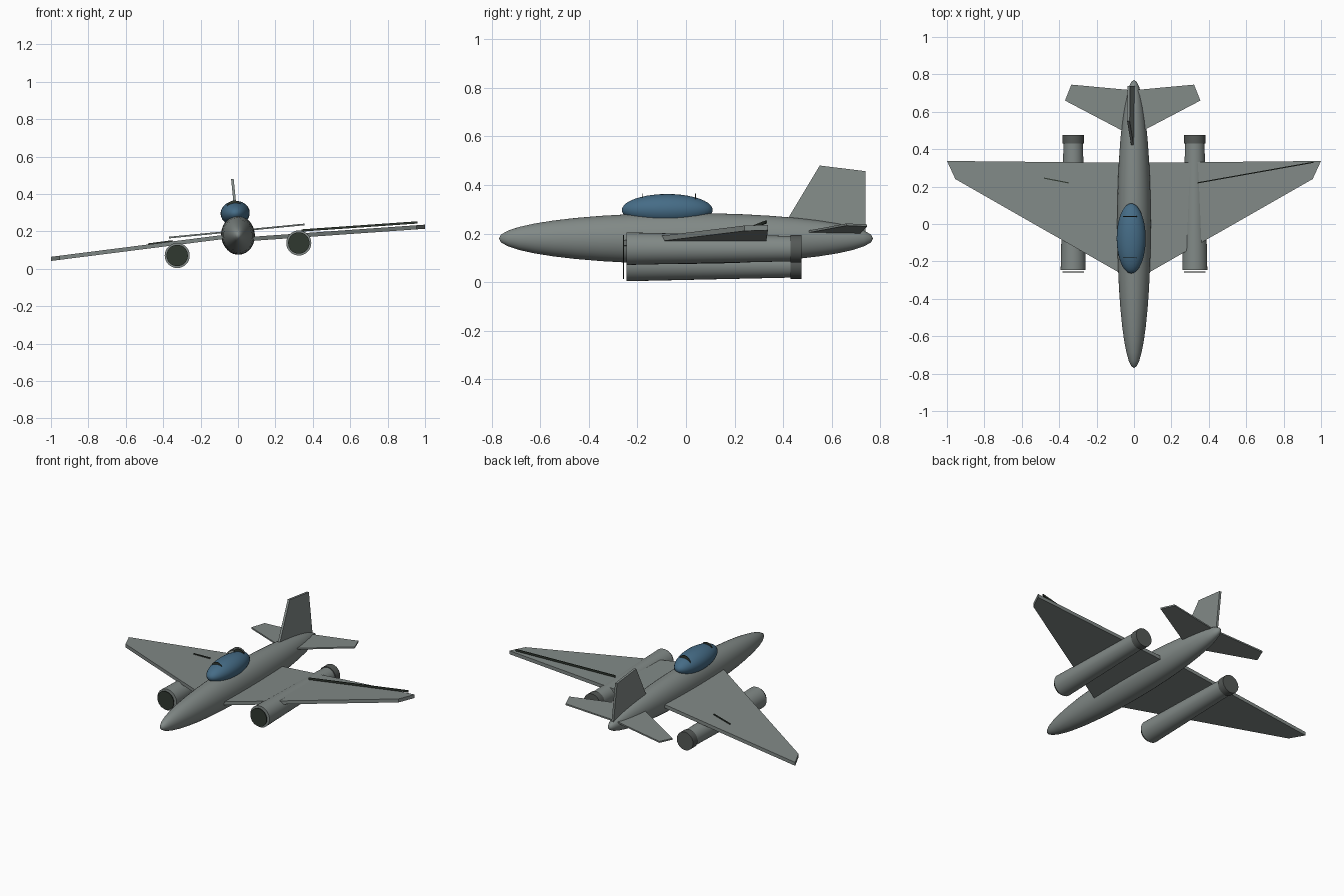
import bpy, bmesh, math
from mathutils import Vector, Matrix

cube = bpy.data.objects.get("Cube")
if cube:
    bpy.data.objects.remove(cube, do_unlink=True)

ROLL = -0.095  # the aircraft banks slightly about its long axis


def material(name, rgb):
    m = bpy.data.materials.new(name)
    m.use_nodes = True
    m.diffuse_color = (*rgb, 1)
    m.node_tree.nodes["Principled BSDF"].inputs["Base Color"].default_value = (*rgb, 1)
    return m


grey = material("airframe grey", (0.22, 0.25, 0.24))
glass = material("canopy blue", (0.06, 0.15, 0.24))
metal = material("nozzle grey", (0.09, 0.10, 0.095))
dark = material("intake dark", (0.03, 0.04, 0.03))


def make(name, bm, mat, smooth=False):
    bmesh.ops.recalc_face_normals(bm, faces=bm.faces)
    mesh = bpy.data.meshes.new(name)
    bm.to_mesh(mesh)
    bm.free()
    mesh.materials.append(mat)
    ob = bpy.data.objects.new(name, mesh)
    bpy.context.collection.objects.link(ob)
    if smooth:
        bpy.ops.object.select_all(action="DESELECT")
        ob.select_set(True)
        bpy.context.view_layer.objects.active = ob
        bpy.ops.object.shade_smooth_by_angle(angle=math.radians(40))
    return ob


def ellipsoid(name, centre, radii, mat):
    bm = bmesh.new()
    bmesh.ops.create_uvsphere(bm, u_segments=32, v_segments=20, radius=1)
    bm.transform(Matrix.Translation(centre) @ Matrix.Rotation(ROLL, 4, "Y")
                 @ Matrix.Diagonal((*radii, 1)) @ Matrix.Rotation(math.pi / 2, 4, "X"))
    return make(name, bm, mat, True)


def slab(name, points, offset, mat):
    """Flat panel of the given outline, thickened evenly along offset."""
    bm = bmesh.new()
    off = Vector(offset) / 2
    low = [bm.verts.new(Vector(p) - off) for p in points]
    high = [bm.verts.new(Vector(p) + off) for p in points]
    bm.faces.new(low)
    bm.faces.new(high)
    for i in range(len(points)):
        j = (i + 1) % len(points)
        bm.faces.new((low[i], low[j], high[j], high[i]))
    return make(name, bm, mat)


def lathe(name, x, z, profile, mat, sides=32):
    """Closed body of revolution about an axis parallel to y."""
    bm = bmesh.new()
    rings = []
    for y, r in profile:
        angles = [2 * math.pi * i / sides for i in range(sides)]
        rings.append([bm.verts.new((x + r * math.cos(a), y, z + r * math.sin(a)))
                      for a in angles])
    for a, b in zip(rings, rings[1:]):
        for i in range(sides):
            j = (i + 1) % sides
            bm.faces.new((a[i], a[j], b[j], b[i]))
    bm.faces.new(rings[0])
    bm.faces.new(rings[-1])
    return make(name, bm, mat, True)


# Body and canopy
ellipsoid("fuselage", (0, 0, 0.18), (0.09, 0.77, 0.105), grey)
ellipsoid("canopy", (-0.015, -0.077, 0.297), (0.078, 0.187, 0.066), glass)
for label, y in (("front", -0.18), ("rear", 0.04)):
    lathe(label + "_canopy_frame", -0.02, 0.325, [(y - 0.002, 0.04), (y + 0.002, 0.04)], dark)

# Wings, tailplanes and engines on each side
WING = [(0, -0.305), (0.955, 0.24), (1, 0.337), (0, 0.327)]
TAIL = [(0, 0.47), (0.362, 0.66), (0.328, 0.745), (0, 0.715)]
for side, s, root, slope, engine_z in (("left", 1, 0.155, 0.070, 0.138),
                                       ("right", -1, 0.18, -0.127, 0.071)):
    slab(side + "_wing", [(s * x, y, root + slope * x) for x, y in WING], (0, 0, 0.022), grey)
    slab(side + "_tailplane", [(s * x - 0.007, y, 0.202 + 0.097 * s * x) for x, y in TAIL],
         (0, 0, 0.009), grey)
    ex = s * 0.325
    lathe(side + "_nacelle", ex, engine_z, [(-0.245, 0.067), (0.435, 0.052)], grey)
    lathe(side + "_nozzle", ex, engine_z, [(0.43, 0.057), (0.475, 0.057)], metal)
    lathe(side + "_intake", ex, engine_z, [(-0.259, 0.057), (-0.255, 0.057)], dark)

# Control surface hinge lines
for side, a, b in (("left", (0.34, 0.22, 0.205), (0.96, 0.33, 0.248)),
                   ("right", (-0.35, 0.22, 0.147), (-0.48, 0.245, 0.13))):
    up = Vector((0, 0, 0.006))
    a, b = Vector(a), Vector(b)
    slab(side + "_hinge_line", [a - up, b - up, b + up, a + up], (0, 0.006, 0), dark)

# Fin, leaning with the bank
FIN = [(0.40, 0.23), (0.55, 0.48), (0.738, 0.457), (0.738, 0.2)]
slab("fin", [(-0.1 * (z - 0.18), y, z) for y, z in FIN], (0.014, 0, 0), grey)
